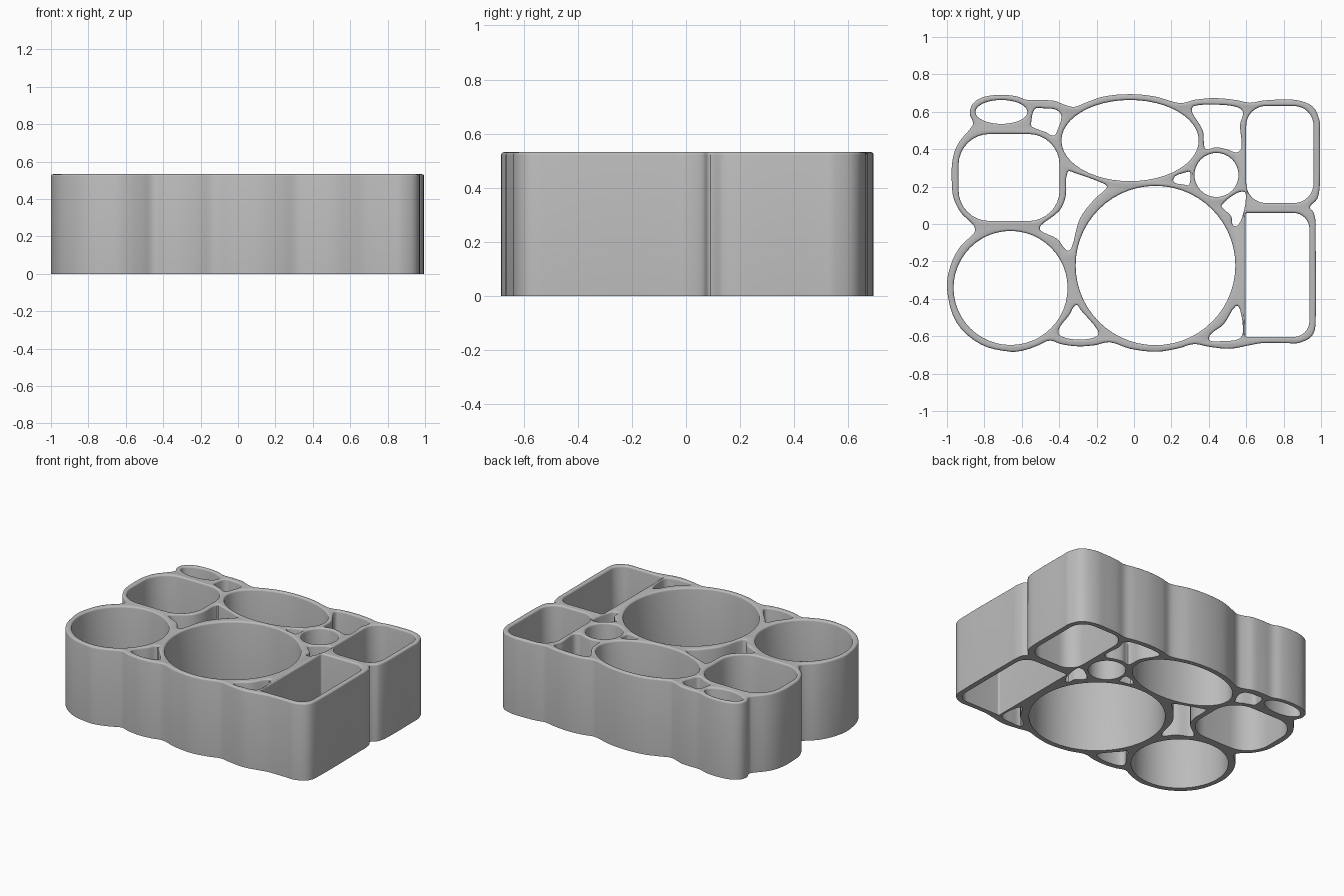
import bpy, math
from mathutils import Vector
from mathutils.geometry import interpolate_bezier, tessellate_polygon

if "Cube" in bpy.data.objects:
    bpy.data.objects.remove(bpy.data.objects["Cube"])

HEIGHT, ROUND, STEPS = 0.532, 0.011, 3


def ellipse(cx, cy, rx, ry, n=48):
    return [Vector((cx + rx * math.cos(2 * math.pi * i / n),
                    cy + ry * math.sin(2 * math.pi * i / n))) for i in range(n)]


def rounded_rect(x0, x1, y0, y1, r_left, r_right, n=8):
    pts = []
    for sx, sy, a0, r in ((1, 1, 0, r_right), (-1, 1, 90, r_left),
                          (-1, -1, 180, r_left), (1, -1, 270, r_right)):
        cx = x1 - r if sx > 0 else x0 + r
        cy = y1 - r if sy > 0 else y0 + r
        for i in range(n + 1):
            a = math.radians(a0 + 90 * i / n)
            pts.append(Vector((cx + r * math.cos(a), cy + r * math.sin(a))))
    return pts


def smooth_loop(coords, n=5):
    """Closed smooth curve through points given in hundredths."""
    p = [Vector((x / 100, y / 100)) for x, y in coords]
    tan = [(p[(i + 1) % len(p)] - p[i - 1]).normalized() for i in range(len(p))]
    out = []
    for i in range(len(p)):
        j = (i + 1) % len(p)
        h = (p[j] - p[i]).length / 3
        out += [q.to_2d() for q in interpolate_bezier(
            p[i].to_3d(), (p[i] + tan[i] * h).to_3d(),
            (p[j] - tan[j] * h).to_3d(), p[j].to_3d(), n)[:-1]]
    return out


def orient(loop, ccw):
    area = sum(loop[i - 1].cross(loop[i]) for i in range(len(loop)))
    return loop if (area > 0) == ccw else loop[::-1]


def inset(loop, d):
    """Move a loop to its left, into the solid material."""
    out = []
    for i, p in enumerate(loop):
        a = (p - loop[i - 1]).normalized()
        b = (loop[(i + 1) % len(loop)] - p).normalized()
        t = (a + b).normalized()
        out.append(p + Vector((-t.y, t.x)) * d / max(0.5, t.dot(a)))
    return out


# Outer wall outline, clockwise from the upper left
outer = smooth_loop([
    (-87.5, 51), (-86, 54), (-87.8, 59), (-86, 64.5), (-80, 68), (-71, 69), (-63, 68.3),
    (-57, 66.3), (-50, 66.3), (-42.5, 65.8), (-37, 63.7), (-32, 62.6), (-26, 64.8),
    (-16, 68.2), (-2, 69.4), (11, 68.2), (21.5, 65.2), (26, 64.7), (32.5, 66.4), (43.5, 67.3),
    (55, 66.2), (62, 64.8), (69, 66), (78, 66.5), (87, 66.2), (95.5, 62.8), (99.3, 55),
    (99.4, 50), (99.4, 22), (98, 13.5), (94, 9), (96, 6.3), (97.1, 1), (97.1, -4),
    (97.1, -53), (95, -60), (88, -63.6), (82, -63.7), (68, -63.7), (61, -65), (51, -66.7),
    (40, -65.6), (32, -64.2), (24, -66.4), (12, -68.3), (-2, -66.7), (-13, -63.2),
    (-21, -64.8), (-30, -65.4), (-39, -64.2), (-45, -62.3), (-51, -64.8), (-58, -67.3),
    (-66, -68.3), (-82, -64.3), (-95, -52.5), (-100, -34.5), (-98, -22), (-93, -12.2),
    (-85.5, -4.8), (-85.3, -1.6), (-88, 1.6), (-92.5, 6), (-96.5, 14), (-97.4, 22),
    (-97.4, 31), (-96, 38.5), (-93, 44.5)])

# Main compartments
holes = [
    ellipse(0.115, -0.222, 0.427, 0.426, 56),
    ellipse(-0.66, -0.342, 0.305, 0.305),
    ellipse(-0.021, 0.446, 0.367, 0.217),
    ellipse(-0.709, 0.599, 0.139, 0.064, 32),
    ellipse(0.441, 0.262, 0.118, 0.118, 32),
    rounded_rect(-0.938, -0.398, 0.016, 0.481, 0.165, 0.165),
    rounded_rect(0.60, 0.96, 0.112, 0.631, 0.105, 0.105),
    rounded_rect(0.596, 0.938, -0.604, 0.059, 0.012, 0.085),
]

# Small leftover pockets between the compartments
holes += [smooth_loop(c) for c in (
    [(-53, 61.5), (-48, 61.8), (-41.5, 61), (-38.8, 57.5), (-41, 50), (-43, 47.2),
     (-47, 49), (-54.5, 52), (-55, 54)],
    [(32, 63), (43, 63.8), (54, 62.8), (58.2, 60), (56.7, 53), (57.5, 41), (55, 38.3),
     (50, 39.8), (44, 41), (38.5, 40), (37.4, 43), (36.8, 50), (31, 60)],
    [(20.8, 23.6), (29, 28), (30.3, 27), (29.5, 21), (28, 20.8)],
    [(46.8, 10), (54.5, 16.3), (59, 17.2), (59.8, 15), (59, 8), (56, -0.3), (53, -0.8),
     (52, 4), (48, 8)],
    [(-35.5, 27.8), (-31, 27), (-16, 21.5), (-14.5, 19.5), (-21, 13.4), (-29, 2.7),
     (-33.5, -13), (-36, -14.2), (-41, -8), (-50, -3.5), (-49.8, -0.8), (-40, 7), (-36.5, 15)],
    [(-31, -43.3), (-28.5, -46), (-19.5, -56.7), (-19.8, -60), (-29, -61.8), (-39, -60),
     (-40.3, -56.5), (-34.5, -48.5)],
    [(54.5, -43.8), (56.8, -46), (58.2, -58), (55.8, -61.6), (47, -62.6), (40.4, -62.2),
     (41, -59), (48, -53.5)])]

loops = [orient(outer, True)] + [orient(h, False) for h in holes]

# Profile of the wall: straight sides and a softly rounded top rim
profile = [(0, 0)] + [(ROUND * (1 - math.cos(a)), HEIGHT - ROUND * (1 - math.sin(a)))
                      for a in (math.pi / 2 * k / STEPS for k in range(STEPS + 1))]

verts, faces, bottom_ids, top_ids, tops = [], [], [], [], []
for loop in loops:
    n, base = len(loop), len(verts)
    for d, z in profile:
        ring = inset(loop, d)
        verts += [(p.x, p.y, z) for p in ring]
    for r in range(len(profile) - 1):
        a, b = base + r * n, base + (r + 1) * n
        faces += [(a + i, a + (i + 1) % n, b + (i + 1) % n, b + i) for i in range(n)]
    bottom_ids += range(base, base + n)
    top_ids += range(len(verts) - n, len(verts))
    tops.append([p.to_3d() for p in ring])

# Flat top rim and underside
for ids, rings, up in ((top_ids, tops, True),
                       (bottom_ids, [[p.to_3d() for p in l] for l in loops], False)):
    for tri in tessellate_polygon(rings):
        a, b, c = (Vector(verts[ids[k]]) for k in tri)
        f = [ids[k] for k in tri]
        faces.append(f if ((b - a).cross(c - a).z > 0) == up else f[::-1])

mesh = bpy.data.meshes.new("compartment_tray")
mesh.from_pydata(verts, [], faces)
mesh.validate()
mesh.update()
tray = bpy.data.objects.new("compartment_tray", mesh)
bpy.context.collection.objects.link(tray)

grey = bpy.data.materials.new("light grey")
grey.diffuse_color = (0.50, 0.50, 0.50, 1)
grey.use_nodes = True
grey.node_tree.nodes["Principled BSDF"].inputs["Base Color"].default_value = grey.diffuse_color
mesh.materials.append(grey)

bpy.context.view_layer.objects.active = tray
tray.select_set(True)
bpy.ops.object.shade_smooth_by_angle(angle=math.radians(35))
